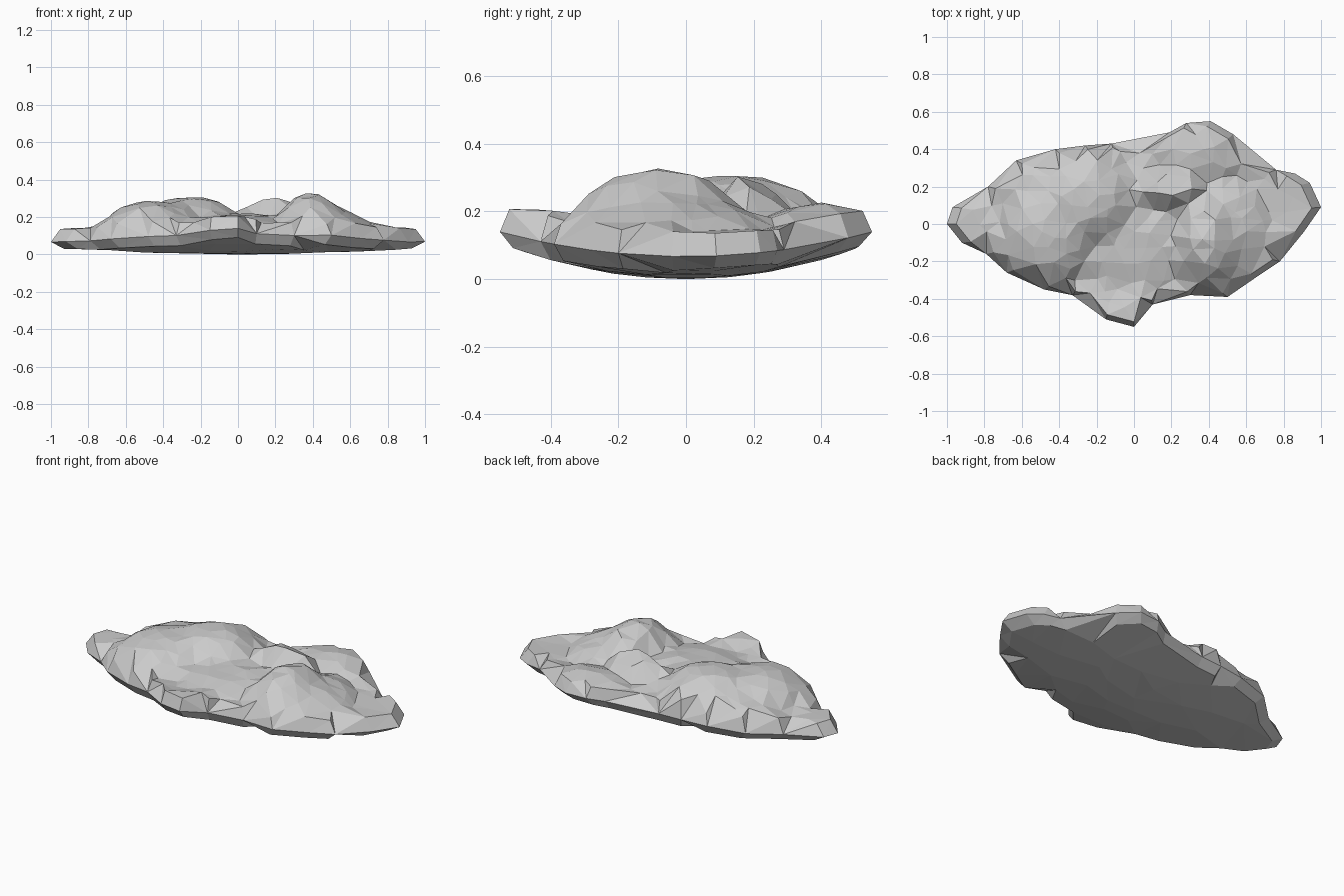
import bpy, bmesh, random
from mathutils import Vector
from mathutils.geometry import delaunay_2d_cdt

if "Cube" in bpy.data.objects:
    bpy.data.objects.remove(bpy.data.objects["Cube"])

random.seed(4)

# Plan outline of the rock, counter-clockwise
OUTLINE = [(1, .09), (.94, .22), (.86, .27), (.76, .29), (.53, .48), (.41, .55),
           (.28, .54), (.19, .49), (-.12, .43), (-.26, .42), (-.42, .40), (-.63, .34),
           (-.78, .20), (-.97, .09), (-1, 0), (-.92, -.10), (-.79, -.16), (-.68, -.26),
           (-.48, -.35), (-.33, -.38), (-.15, -.51), (0, -.55), (.10, -.43), (.30, -.38),
           (.50, -.39), (.66, -.28), (.78, -.20), (.91, -.04)]

# Mounds on the upper side: centre x, y, radius x, y, height
MOUNDS = [(-.46, -.04, .27, .31, .285), (-.26, .13, .29, .27, .31),
          (-.20, .32, .14, .12, .262), (-.50, .20, .26, .18, .225),
          (.39, -.08, .19, .27, .325), (.46, -.05, .27, .32, .24),
          (.20, .18, .19, .12, .31), (.08, .16, .11, .12, .26),
          (.00, .00, .36, .42, .22), (.36, .38, .26, .18, .225),
          (.00, -.42, .15, .13, .21)]


def inside(x, y, s):
    # Point-in-polygon test against the scaled outline
    hit = False
    for i, (ax, ay) in enumerate(OUTLINE):
        bx, by = OUTLINE[i - 1]
        ax, ay, bx, by = ax * s, ay * s, bx * s, by * s
        if (ay > y) != (by > y) and x < (bx - ax) * (y - ay) / (by - ay) + ax:
            hit = not hit
    return hit


def rim_z(x, y):
    return .067 + .24 * y * y


def bottom_z(x, y):
    return .35 * y * y + .035 * x * x


def top_z(x, y):
    z = .14 + .25 * y * y * (1 - x * x)
    for cx, cy, rx, ry, h in MOUNDS:
        d = ((x - cx) / rx) ** 2 + ((y - cy) / ry) ** 2
        if d < 1:
            z = max(z, .12 + (h - .12) * (1 - d) ** .5)
    # hollow between the mounds
    d = ((x - .08) / .09) ** 2 + ((y - .07) / .07) ** 2
    return z - .02 * max(0, 1 - d)


def scatter(step, limit):
    # Jittered staggered grid clipped to the outline
    pts, row, y = [], 0, -.6
    while y < .6:
        x = -1 + step * .5 * (row % 2)
        while x < 1:
            px = x + random.uniform(-.3, .3) * step
            py = y + random.uniform(-.3, .3) * step
            if inside(px, py, limit):
                pts.append((px, py))
            x += step
        y += step * .87
        row += 1
    return pts


def add_shell(bm, ring_scale, extra, height, rough):
    # Triangulated skin spanning from the rim inward
    n = len(OUTLINE)
    ring = [(x * ring_scale, y * ring_scale) for x, y in OUTLINE]
    pts = [Vector(p) for p in OUTLINE + ring + extra]
    edges = [(i, (i + 1) % n) for i in range(n)]
    out, _, faces, orig, _, _ = delaunay_2d_cdt(pts, edges, [], 1, 1e-5)
    verts = []
    for p, src in zip(out, orig):
        if src and min(src) < n:
            z = rim_z(p.x, p.y)
        else:
            z = height(p.x, p.y) + random.uniform(-rough, rough)
        verts.append(bm.verts.new((p.x, p.y, z)))
    for f in faces:
        bm.faces.new([verts[i] for i in f])


# Rock: mounded upper skin and shallow bowl underside joined at the rim
bm = bmesh.new()
add_shell(bm, .95, scatter(.088, .89), top_z, .004)
add_shell(bm, .93, scatter(.2, .8) + [(0, 0)], bottom_z, 0)
bmesh.ops.remove_doubles(bm, verts=bm.verts, dist=.0005)
bmesh.ops.recalc_face_normals(bm, faces=bm.faces)

mesh = bpy.data.meshes.new("rock")
bm.to_mesh(mesh)
bm.free()
rock = bpy.data.objects.new("rock", mesh)
bpy.context.collection.objects.link(rock)
